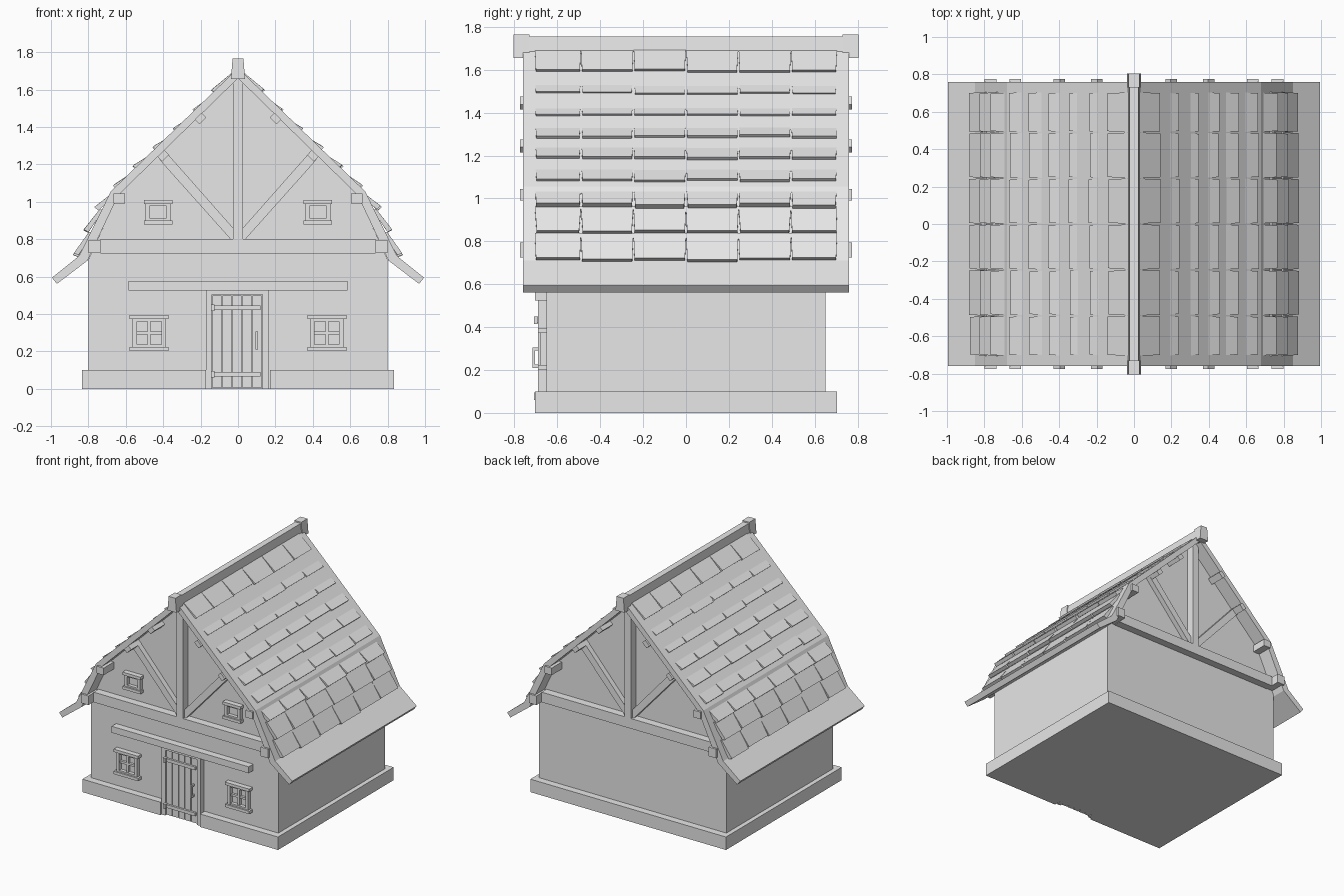
import bpy, bmesh, math, random
from mathutils import Vector

random.seed(4)
cube = bpy.data.objects.get("Cube")
if cube:
    bpy.data.objects.remove(cube, do_unlink=True)

# One plain grey for the whole house
GREY = (0.8, 0.8, 0.8, 1)
grey = bpy.data.materials.new("plain_grey")
grey.use_nodes = True
grey.diffuse_color = GREY
grey.node_tree.nodes["Principled BSDF"].inputs["Base Color"].default_value = GREY


def build(name, prisms):
    """One object from prisms (points, y0, y1); a point is (x, z) or (x, z, side inset)."""
    bm = bmesh.new()
    for pts, y0, y1 in prisms:
        ins = [p[2] if len(p) > 2 else 0 for p in pts]
        a = [bm.verts.new((p[0], y0 + i, p[1])) for p, i in zip(pts, ins)]
        b = [bm.verts.new((p[0], y1 - i, p[1])) for p, i in zip(pts, ins)]
        bm.faces.new(a)
        bm.faces.new(b[::-1])
        for k in range(len(pts)):
            j = (k + 1) % len(pts)
            bm.faces.new((a[k], b[k], b[j], a[j]))
    bmesh.ops.recalc_face_normals(bm, faces=bm.faces)
    mesh = bpy.data.meshes.new(name)
    bm.to_mesh(mesh)
    bm.free()
    mesh.materials.append(grey)
    obj = bpy.data.objects.new(name, mesh)
    bpy.context.collection.objects.link(obj)
    return obj


def rect(x0, x1, z0, z1):
    return [(x0, z0), (x1, z0), (x1, z1), (x0, z1)]


def bar(p, q, width):
    """Rectangle of a given width along the line from p to q."""
    p, q = Vector(p), Vector(q)
    d = (q - p).normalized()
    n = Vector((-d.y, d.x)) * width / 2
    return [tuple(v) for v in (p - n, q - n, q + n, p + n)]


def flip(pts, s):
    return [(s * p[0], *p[1:]) for p in pts]


# Foundation, leaving a gap for the doorway
build("foundation", [
    (rect(-0.835, 0.835, 0, 0.1), -0.65, 0.705),
    (rect(-0.835, -0.17, 0, 0.1), -0.705, -0.65),
    (rect(0.17, 0.835, 0, 0.1), -0.705, -0.65)])

# Walls with both gables
half = [(0.8, 0), (0.8, 0.69), (0.64, 1.04), (0, 1.665)]
build("walls", [(half + flip(half[-2::-1], -1), -0.65, 0.65)])

# Roof shell with flared eaves
outer = [(0.995, 0.594), (0.85, 0.71), (0.68, 1.055), (0, 1.715)]
inner = [(0, 1.66), (0.64, 1.035), (0.805, 0.685), (0.968, 0.561)]
build("roof_shell", [(outer + flip(outer[-2::-1], -1)
                      + flip(inner[:0:-1], -1) + inner, -0.76, 0.76)])

# Tiles: overlapping wedges, narrower at the lower end
tips = [(0.03, 1.73), (0.14, 1.60), (0.24, 1.495), (0.345, 1.395), (0.455, 1.295),
        (0.56, 1.195), (0.665, 1.09), (0.765, 0.975), (0.825, 0.85), (0.88, 0.72)]
columns = [-0.705, -0.49, -0.245, 0, 0.245, 0.49, 0.705]
for s, side in ((1, "left"), (-1, "right")):
    tiles = []
    for a, b in zip(tips, tips[1:]):
        a, b = Vector(a), Vector(b)
        d = (b - a).normalized()
        n = Vector((-d.y, d.x))
        for y0, y1 in zip(columns, columns[1:]):
            low = b + d * random.uniform(-0.006, 0.006)
            gap = random.uniform(0.004, 0.009)
            wedge = [(*(a - n * 0.05), 0), (*(a - n * 0.03), 0),
                     (*low, gap), (*(low - n * 0.028), gap)]
            tiles.append((flip(wedge, s), y0, y1))
    build(side + "_roof_tiles", tiles)

# Ridge beam with thicker end caps
ridge = [(-0.033, 1.665), (0.033, 1.665), (0.024, 1.755), (-0.024, 1.755)]
cap = [(-0.038, 1.655), (0.038, 1.655), (0.029, 1.765), (-0.029, 1.765)]
build("ridge_beam", [(ridge, -0.77, 0.77)])
build("ridge_caps", [(cap, -0.805, -0.73), (cap, 0.73, 0.805)])

# Purlins running under the roof
purlins = [bar((0.182, 1.463), (0.218, 1.427), 0.035),
           bar((0.382, 1.263), (0.418, 1.227), 0.035),
           rect(0.605, 0.665, 0.99, 1.045),
           rect(0.735, 0.8, 0.725, 0.795)]
build("purlins", [(flip(p, s), -0.775, 0.775) for p in purlins for s in (1, -1)])

# Timber frame on both gables
for s, side in ((-1, "front"), (1, "back")):
    def out(depth):
        return sorted((s * 0.64, s * depth))
    build(side + "_tie_beam", [(rect(-0.735, 0.735, 0.722, 0.8), *out(0.71))])
    build(side + "_king_post", [(rect(-0.028, 0.028, 0.8, 1.665), *out(0.71))])
    brace = [(0.028, 0.8), (0.04, 0.8), (0.42, 1.225), (0.38, 1.26), (0.028, 0.862)]
    build(side + "_braces", [(flip(brace, m), *out(0.69)) for m in (1, -1)])

# Beam over the door
build("front_lintel", [(rect(-0.585, 0.585, 0.525, 0.575), -0.705, -0.64)])


def window(name, cx, z0, z1, w, wide, muntins):
    """Frame around the pane, with a projecting head and sill."""
    t = 0.022
    parts = [(rect(cx - wide, cx + wide, z, z + t), -0.69, -0.64) for z in (z0, z1 - t)]
    parts += [(rect(x, x + t, z0 + t, z1 - t), -0.68, -0.64) for x in (cx - w, cx + w - t)]
    parts += [(rect(cx - w + t, cx + w - t, z, z + 0.012), -0.677, -0.64)
              for z in (z0 + t, z1 - t - 0.012)]
    if muntins:
        mid = (z0 + z1) / 2
        parts += [(rect(cx - 0.008, cx + 0.008, z0 + t, z1 - t), -0.67, -0.64),
                  (rect(cx - w + t, cx + w - t, mid - 0.008, mid + 0.008), -0.668, -0.64)]
    build(name, parts)


for s, side in ((1, "left"), (-1, "right")):
    window(side + "_lower_window", s * 0.475, 0.202, 0.395, 0.088, 0.104, True)
    window(side + "_attic_window", s * 0.427, 0.878, 1.01, 0.068, 0.076, False)

# Door: jambs, head, planks, straps and handle
build("door_frame", [
    (rect(-0.17, -0.138, 0, 0.525), -0.69, -0.64),
    (rect(0.132, 0.165, 0, 0.525), -0.69, -0.64),
    (rect(-0.138, 0.132, 0.503, 0.525), -0.688, -0.64)])
pitch = 0.053
build("door_planks", [(rect(-0.135 + i * pitch, -0.135 + (i + 1) * pitch - 0.005, 0.005, 0.5),
                       -0.68, -0.64) for i in range(5)])
build("door_straps", [(rect(-0.14, 0.12, z, z + 0.025), -0.695, -0.67) for z in (0.065, 0.42)])
build("door_hinges", [(rect(-0.145, -0.125, z, z + 0.035), -0.71, -0.67) for z in (0.06, 0.415)])
build("door_handle", [
    (rect(0.094, 0.106, 0.21, 0.305), -0.716, -0.704),
    (rect(0.094, 0.106, 0.21, 0.225), -0.704, -0.67),
    (rect(0.094, 0.106, 0.29, 0.305), -0.704, -0.67)])
